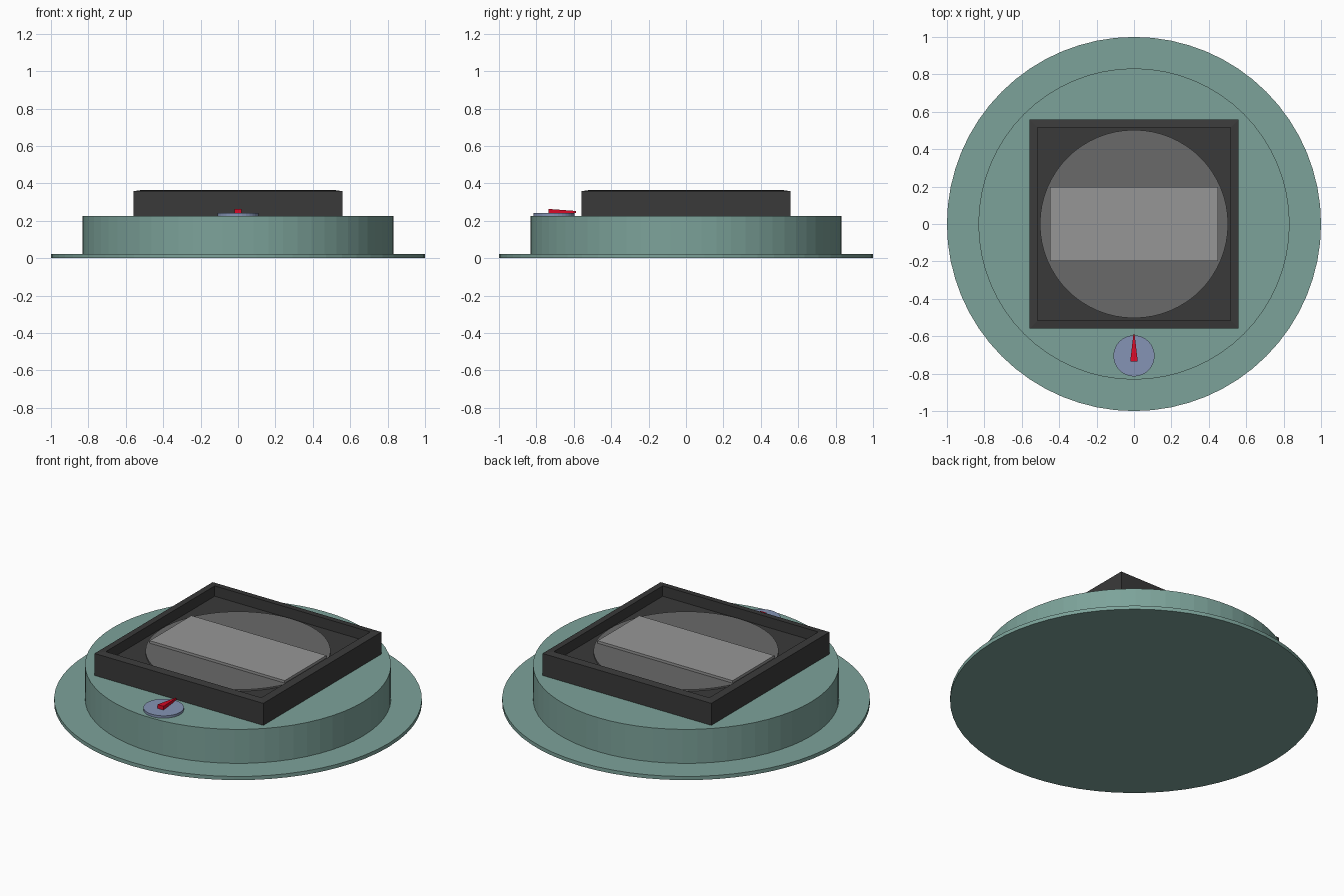
import bpy, bmesh, math

if "Cube" in bpy.data.objects:
    bpy.data.objects.remove(bpy.data.objects["Cube"])


def material(name, rgb):
    m = bpy.data.materials.new(name)
    m.diffuse_color = (*rgb, 1)
    m.use_nodes = True
    m.node_tree.nodes["Principled BSDF"].inputs["Base Color"].default_value = m.diffuse_color
    return m


def finish(name, bm, mat):
    bmesh.ops.recalc_face_normals(bm, faces=bm.faces)
    me = bpy.data.meshes.new(name)
    bm.to_mesh(me)
    bm.free()
    ob = bpy.data.objects.new(name, me)
    bpy.context.collection.objects.link(ob)
    me.materials.append(mat)
    return ob


def turned(name, profile, sides, mat, centre=(0, 0), turn=0.0):
    """Closed solid from (radius, z) rings, capped at both ends."""
    bm = bmesh.new()
    rings = []
    for r, z in profile:
        angles = [turn + math.tau * i / sides for i in range(sides)]
        rings.append([bm.verts.new((centre[0] + r * math.cos(a),
                                    centre[1] + r * math.sin(a), z)) for a in angles])
    for a, b in zip(rings, rings[1:]):
        for i in range(sides):
            j = (i + 1) % sides
            bm.faces.new((a[i], a[j], b[j], b[i]))
    bm.faces.new(rings[0])
    bm.faces.new(rings[-1])
    return finish(name, bm, mat)


def prism(name, outline, mat):
    """Solid from plan points (x, y, bottom z, top z)."""
    bm = bmesh.new()
    low = [bm.verts.new((x, y, b)) for x, y, b, t in outline]
    top = [bm.verts.new((x, y, t)) for x, y, b, t in outline]
    n = len(outline)
    for i in range(n):
        j = (i + 1) % n
        bm.faces.new((low[i], low[j], top[j], top[i]))
    bm.faces.new(low)
    bm.faces.new(top)
    return finish(name, bm, mat)


teal = material("teal", (0.203, 0.365, 0.323))
black = material("charcoal", (0.042, 0.042, 0.042))
grey = material("mid_grey", (0.142, 0.142, 0.142))
light = material("light_grey", (0.305, 0.305, 0.305))
blue = material("dial_blue", (0.235, 0.296, 0.46))
red = material("red", (0.72, 0.003, 0.02))

# Round housing with a thin flange
turned("housing", [(1, 0), (1, 0.022), (0.832, 0.022), (0.832, 0.226)], 64, teal)

# Square tray with a slightly sloping rim and a recessed floor
d = math.sqrt(2)
turned("square_frame", [(0.56 * d, 0.22), (0.56 * d, 0.358), (0.516 * d, 0.364),
                        (0.516 * d, 0.302)], 4, black, turn=math.pi / 4)

# Disc and bar in the tray
turned("inner_disc", [(0.503, 0.295), (0.503, 0.311)], 64, grey)
prism("handle_bar", [(x, y, 0.3, 0.326) for x, y in
                     ((-0.448, -0.197), (0.448, -0.197), (0.448, 0.198), (-0.448, 0.198))], light)

# Small dial with a tapering pointer
turned("dial", [(0.11, 0.22), (0.11, 0.24)], 32, blue, centre=(0, -0.705))
prism("pointer", [(-0.02, -0.735, 0.235, 0.263), (0.02, -0.735, 0.235, 0.263),
                  (0.003, -0.587, 0.242, 0.252), (-0.003, -0.587, 0.242, 0.252)], red)
